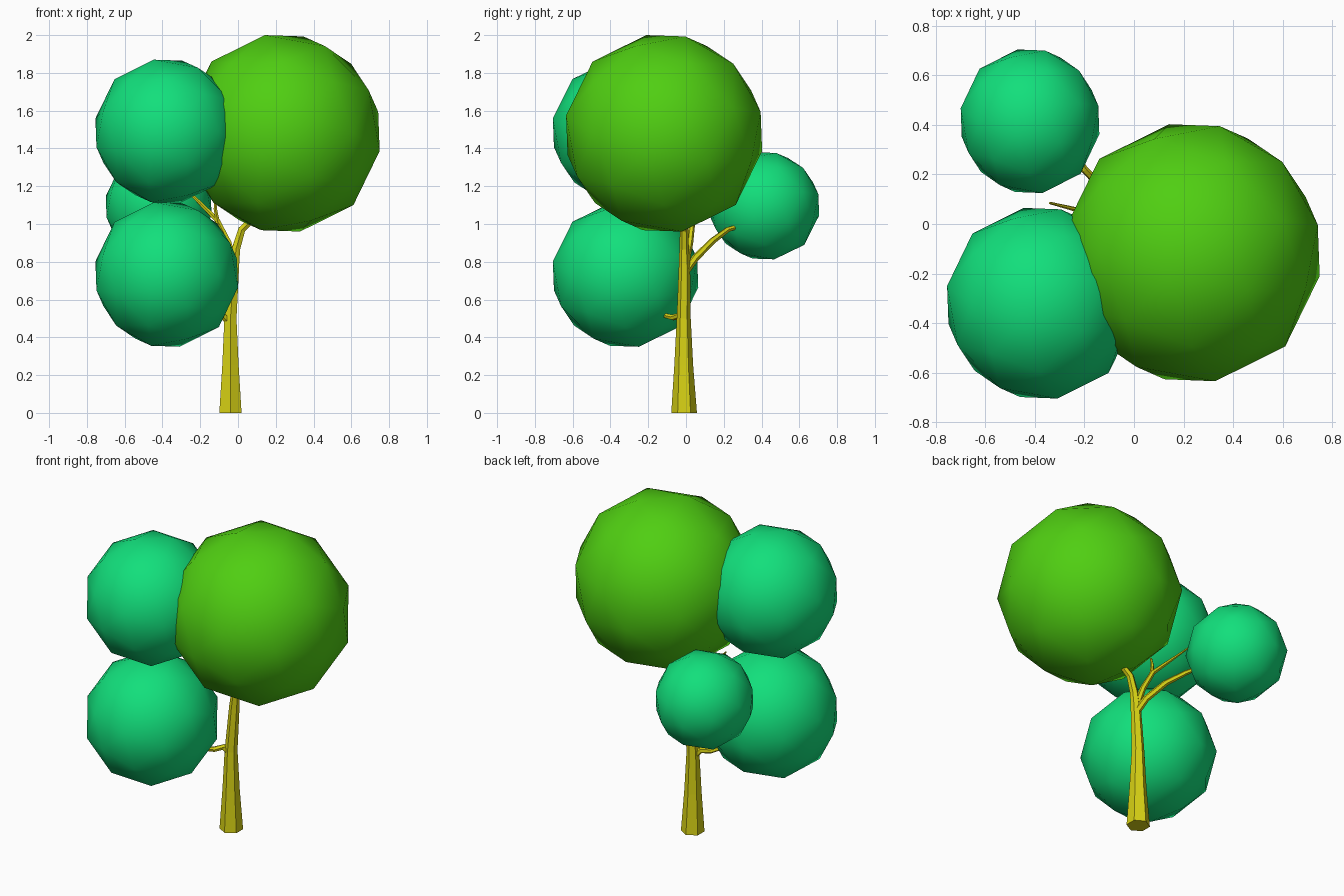
import bpy, bmesh
from mathutils import Vector, Matrix

if "Cube" in bpy.data.objects:
    bpy.data.objects.remove(bpy.data.objects["Cube"])


def material(name, color):
    m = bpy.data.materials.new(name)
    m.diffuse_color = (*color, 1)
    m.use_nodes = True
    m.node_tree.nodes["Principled BSDF"].inputs["Base Color"].default_value = m.diffuse_color
    return m


LEAF = material("leaf_green", (0.08, 0.62, 0.006))
TEAL = material("leaf_teal", (0.006, 0.74, 0.2))
BARK = material("bark", (0.68, 0.64, 0.007))

# Tilt that puts one icosahedron face towards (1, 1, 1)
Z = Vector((0.21, 0.21, 0.955)).normalized()
Y = Z.cross(Vector((0.955, 0.21, 0.21))).normalized()
TILT = Matrix((Y.cross(Z), Y, Z)).transposed().to_4x4()


def foliage(name, lo, hi, mat):
    """Smooth low-poly ball fitted to a bounding box."""
    bm = bmesh.new()
    bmesh.ops.create_icosphere(bm, subdivisions=2, radius=1, matrix=TILT)
    for i in range(3):
        ext = max(v.co[i] for v in bm.verts)
        for v in bm.verts:
            v.co[i] = (lo[i] + hi[i]) / 2 + v.co[i] / ext * (hi[i] - lo[i]) / 2
    for f in bm.faces:
        f.smooth = True
    me = bpy.data.meshes.new(name)
    bm.to_mesh(me)
    bm.free()
    me.materials.append(mat)
    bpy.context.collection.objects.link(bpy.data.objects.new(name, me))


def limb(name, points, sides=6):
    """Flat-faced tapering tube through (x, y, z, radius) points."""
    bm = bmesh.new()
    cos = [Vector(p[:3]) for p in points]
    rings = []
    for i, c in enumerate(cos):
        d = (cos[min(i + 1, len(cos) - 1)] - cos[max(i - 1, 0)]).normalized()
        if i == 0 and c.z == 0:
            d = Vector((0, 0, 1))
        rot = Vector((0, 0, 1)).rotation_difference(d).to_matrix().to_4x4()
        ring = bmesh.ops.create_circle(bm, segments=sides, radius=points[i][3],
                                       matrix=Matrix.Translation(c) @ rot)
        rings.append(ring["verts"])
    for a, b in zip(rings, rings[1:]):
        for k in range(sides):
            n = (k + 1) % sides
            bm.faces.new((a[k], a[n], b[n], b[k]))
    bm.faces.new(rings[0])
    bm.faces.new(rings[-1])
    bmesh.ops.recalc_face_normals(bm, faces=bm.faces)
    me = bpy.data.meshes.new(name)
    bm.to_mesh(me)
    bm.free()
    me.materials.append(BARK)
    bpy.context.collection.objects.link(bpy.data.objects.new(name, me))


# Foliage balls
foliage("crown_foliage", (-0.28, -0.635, 0.96), (0.75, 0.403, 2.0), LEAF)
foliage("upper_left_foliage", (-0.755, -0.705, 1.11), (0.0, 0.065, 1.87), TEAL)
foliage("lower_left_foliage", (-0.755, -0.705, 0.35), (0.0, 0.065, 1.115), TEAL)
foliage("back_foliage", (-0.70, 0.125, 0.813), (-0.14, 0.705, 1.38), TEAL)

# Trunk and branches
limb("trunk", [(-0.04, -0.01, 0, 0.068), (-0.04, -0.012, 0.25, 0.05),
               (-0.04, -0.012, 0.5, 0.037), (-0.02, -0.008, 0.78, 0.03),
               (-0.01, -0.01, 0.87, 0.025), (0.02, -0.01, 0.97, 0.022),
               (0.08, -0.02, 1.03, 0.018)])
limb("low_branch", [(-0.04, -0.01, 0.47, 0.022), (-0.08, -0.03, 0.515, 0.019),
                    (-0.12, -0.07, 0.505, 0.016), (-0.17, -0.13, 0.52, 0.012)])
limb("back_branch", [(-0.02, -0.01, 0.74, 0.022), (-0.05, 0.05, 0.82, 0.02),
                     (-0.12, 0.14, 0.91, 0.018), (-0.2, 0.22, 0.97, 0.015),
                     (-0.23, 0.27, 0.985, 0.012)])
limb("upper_branch", [(-0.02, -0.005, 0.78, 0.022), (-0.05, 0.02, 0.9, 0.018),
                      (-0.11, 0.035, 1.02, 0.015), (-0.2, 0.05, 1.11, 0.011),
                      (-0.34, 0.085, 1.25, 0.005)])
limb("upper_twig", [(-0.105, 0.03, 1.0, 0.012), (-0.12, 0.02, 1.08, 0.01),
                    (-0.12, 0.01, 1.13, 0.006)])
